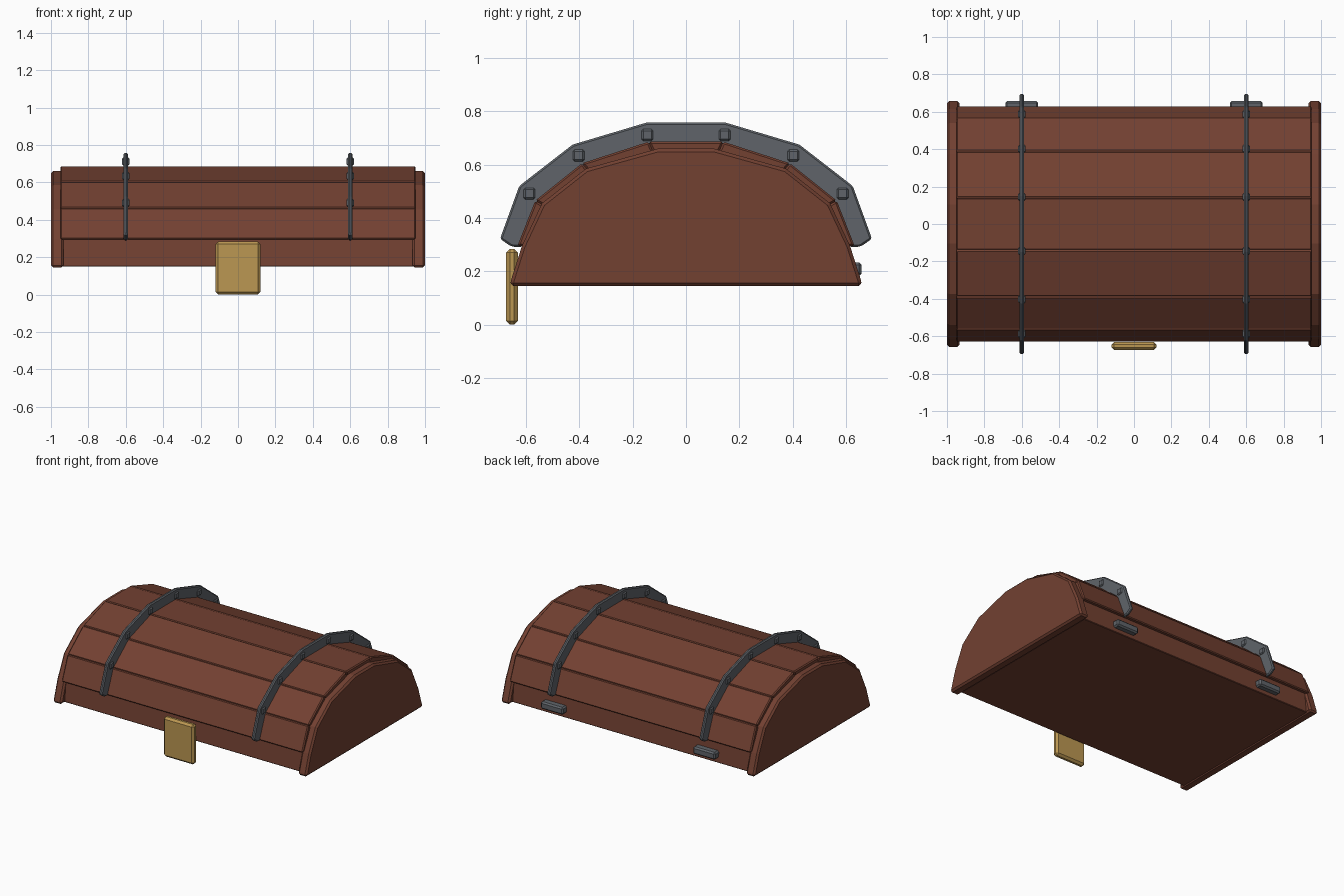
import bpy
import bmesh
from math import radians

cube = bpy.data.objects.get("Cube")
if cube:
    bpy.data.objects.remove(cube, do_unlink=True)


def material(name, color):
    m = bpy.data.materials.new(name)
    m.use_nodes = True
    rgba = (*color, 1)
    m.diffuse_color = rgba
    m.node_tree.nodes["Principled BSDF"].inputs["Base Color"].default_value = rgba
    return m


wood = material("reddish brown wood", (0.17, 0.052, 0.031))
iron = material("dark iron", (0.115, 0.127, 0.142))
brass = material("brass", (0.50, 0.31, 0.085))


def prism(name, profile, x0, x1, mat, bevel):
    """Extrude a (y, z) outline along x, with bevelled edges."""
    bm = bmesh.new()
    face = bm.faces.new([bm.verts.new((x0, y, z)) for y, z in profile])
    ext = bmesh.ops.extrude_face_region(bm, geom=[face])
    verts = [g for g in ext["geom"] if isinstance(g, bmesh.types.BMVert)]
    bmesh.ops.translate(bm, verts=verts, vec=(x1 - x0, 0, 0))
    bmesh.ops.recalc_face_normals(bm, faces=bm.faces)
    mesh = bpy.data.meshes.new(name)
    bm.to_mesh(mesh)
    bm.free()
    mesh.materials.append(mat)
    obj = bpy.data.objects.new(name, mesh)
    bpy.context.collection.objects.link(obj)
    mod = obj.modifiers.new("bevel", 'BEVEL')
    mod.width = bevel
    mod.segments = 1
    mod.limit_method = 'ANGLE'
    mod.angle_limit = radians(30)
    return obj


def rect(y0, y1, z0, z1):
    return [(y0, z0), (y1, z0), (y1, z1), (y0, z1)]


def mirrored(half):
    """Complete an arch given its points from the right foot to the crown."""
    return half + [(-y, z) for y, z in reversed(half)]


# Arched wooden core with a closed underside
core = [(0.62, 0.15), (0.605, 0.30), (0.53, 0.45), (0.37, 0.58), (0.12, 0.655)]
prism("lid_core", mirrored(core), -0.94, 0.94, wood, 0.004)

# Flared end boards
end = [(0.66, 0.145), (0.655, 0.17), (0.615, 0.295), (0.54, 0.455), (0.375, 0.585), (0.105, 0.66)]
for side, s in (("right", -1), ("left", 1)):
    prism(side + "_end_board", mirrored(end), s * 0.932, s * 1.0, wood, 0.012)

# Seven planks over the arch
outer = mirrored([(0.632, 0.295), (0.565, 0.465), (0.39, 0.605), (0.14, 0.686)])
inner = mirrored([(0.585, 0.295), (0.52, 0.44), (0.36, 0.57), (0.12, 0.64)])
for i in range(len(outer) - 1):
    quad = [outer[i], outer[i + 1], inner[i + 1], inner[i]]
    prism(f"plank_{i + 1}", quad, -0.95, 0.95, wood, 0.007)

# Iron straps with rivets, and the hinges behind them
strap_out = mirrored([(0.655, 0.293), (0.697, 0.322), (0.625, 0.52), (0.425, 0.675), (0.15, 0.757)])
strap_in = mirrored([(0.615, 0.29), (0.55, 0.46), (0.38, 0.595), (0.135, 0.675)])
rivets = mirrored([(0.587, 0.491), (0.402, 0.634), (0.145, 0.711)])
for side, x in (("right", -0.6), ("left", 0.6)):
    prism(side + "_strap", strap_out + strap_in[::-1], x - 0.012, x + 0.012, iron, 0.007)
    for i, (y, z) in enumerate(rivets):
        prism(f"{side}_rivet_{i + 1}", rect(y - 0.022, y + 0.022, z - 0.022, z + 0.022),
              x - 0.02, x + 0.02, iron, 0.007)
    prism(side + "_hinge", rect(0.60, 0.658, 0.182, 0.234), x - 0.088, x + 0.088, iron, 0.01)

# Hanging brass clasp
prism("clasp", rect(-0.674, -0.63, 0.0, 0.284), -0.12, 0.12, brass, 0.014)
